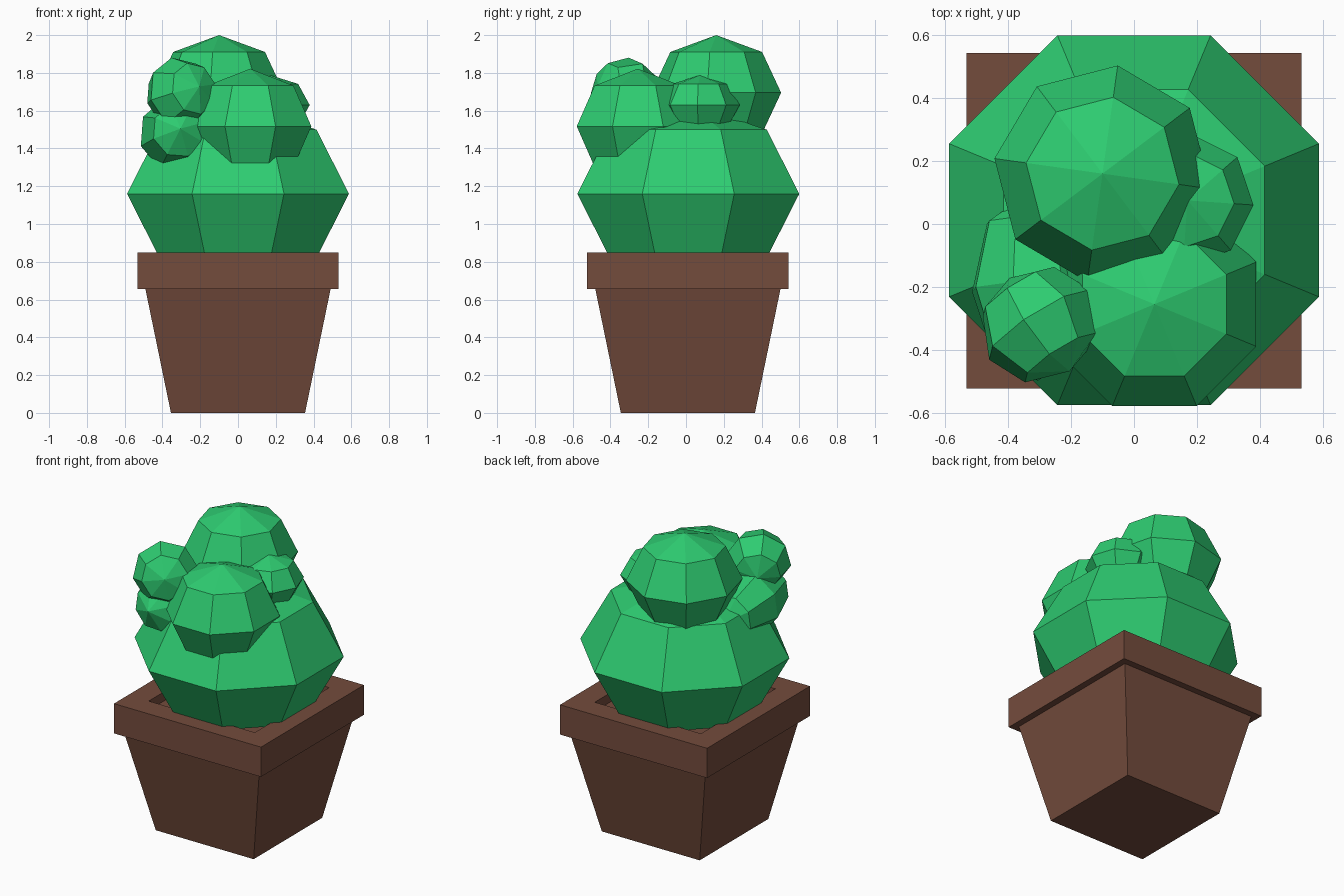
import bpy, bmesh, math
from mathutils import Vector, Matrix

if "Cube" in bpy.data.objects:
    bpy.data.objects.remove(bpy.data.objects["Cube"])


def material(name, rgb):
    m = bpy.data.materials.new(name)
    m.diffuse_color = (*rgb, 1)
    m.use_nodes = True
    m.node_tree.nodes["Principled BSDF"].inputs["Base Color"].default_value = m.diffuse_color
    return m


GREEN = material("cactus green", (0.027, 0.604, 0.165))
BROWN = material("clay brown", (0.175, 0.072, 0.046))


def finish(bm, name, mat):
    bmesh.ops.recalc_face_normals(bm, faces=bm.faces)
    me = bpy.data.meshes.new(name)
    bm.to_mesh(me)
    bm.free()
    me.materials.append(mat)
    ob = bpy.data.objects.new(name, me)
    bpy.context.collection.objects.link(ob)


def ball(name, centre, r, length, turn, pole=(0, 0, 1)):
    """Eight-sided, four-ring flat-shaded ball whose pole points along 'pole'."""
    bm = bmesh.new()
    bmesh.ops.create_uvsphere(bm, u_segments=8, v_segments=4, radius=1)
    mat = (Matrix.Translation(centre)
           @ Vector(pole).to_track_quat('Z', 'Y').to_matrix().to_4x4()
           @ Matrix.Diagonal((r, r, length, 1))
           @ Matrix.Rotation(math.radians(turn), 4, 'Z'))
    if pole == (0, 0, 1):
        mat = (Matrix.Translation(centre) @ Matrix.Diagonal((r, r, length, 1))
               @ Matrix.Rotation(math.radians(turn), 4, 'Z'))
    bm.transform(mat)
    finish(bm, name, GREEN)


# Pot: square profile walked up the outside, over the rim and down to the soil
bm = bmesh.new()
profile = [(0.355, 0), (0.49, 0.655), (0.533, 0.655), (0.533, 0.85),
           (0.385, 0.85), (0.385, 0.79)]
rings = [[bm.verts.new((sx * h, sy * h + 0.01, z))
          for sx, sy in ((-1, -1), (1, -1), (1, 1), (-1, 1))] for h, z in profile]
for a, b in zip(rings, rings[1:]):
    for i in range(4):
        j = (i + 1) % 4
        bm.faces.new((a[i], a[j], b[j], b[i]))
bm.faces.new(rings[0])
bm.faces.new(rings[-1])
finish(bm, "pot", BROWN)

# Cactus body and its offshoots
ball("cactus_body", (0, 0.012, 1.16), 0.636, 0.48, 22.5)
ball("top_bud", (-0.1, 0.16, 1.695), 0.347, 0.305, -8)
ball("front_bud", (0.065, -0.255, 1.517), 0.35, 0.305, 22.5)
ball("right_bud", (0.17, 0.075, 1.63), 0.21, 0.158, -4)
ball("left_arm", (-0.32, -0.2, 1.475), 0.205, 0.30, 18, (0.05, -1, 0.1))
ball("left_arm_bud", (-0.3, -0.32, 1.69), 0.198, 0.18, 10, (0.5, -0.78, 0.2))
